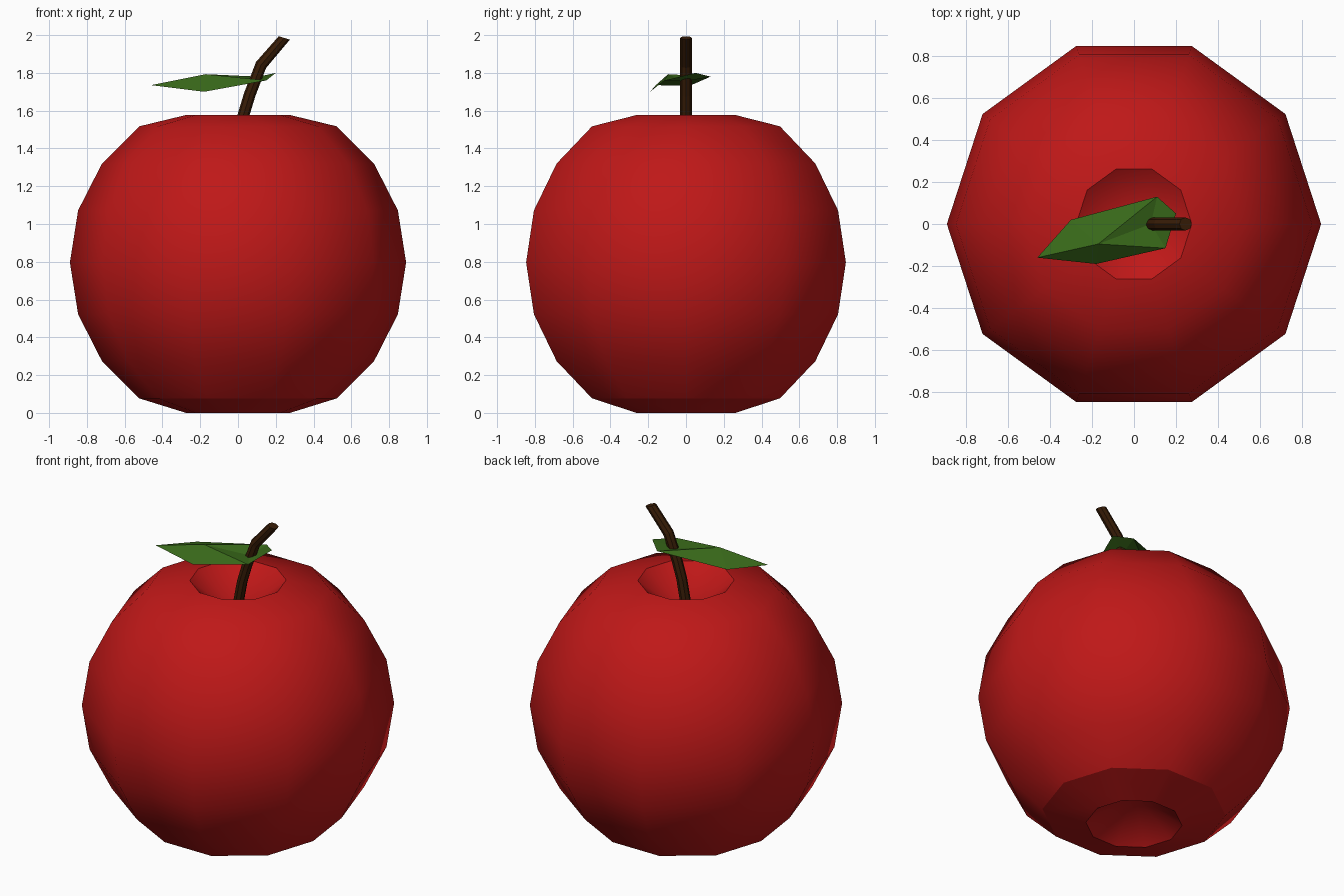
import bpy, bmesh
from math import sin, cos, pi
from mathutils import Vector, Matrix

if "Cube" in bpy.data.objects:
    bpy.data.objects.remove(bpy.data.objects["Cube"])


def finish(bm, name, color, smooth):
    bmesh.ops.recalc_face_normals(bm, faces=bm.faces)
    for f in bm.faces:
        f.smooth = smooth
    me = bpy.data.meshes.new(name)
    bm.to_mesh(me)
    bm.free()
    mat = bpy.data.materials.new(name + "_color")
    mat.diffuse_color = (*color, 1)
    mat.use_nodes = True
    mat.node_tree.nodes["Principled BSDF"].inputs["Base Color"].default_value = mat.diffuse_color
    me.materials.append(mat)
    ob = bpy.data.objects.new(name, me)
    bpy.context.collection.objects.link(ob)
    return ob


# Fruit: ten-sided sphere with both poles pushed inwards
R, CZ = 0.89, 0.797
bm = bmesh.new()
bmesh.ops.create_uvsphere(bm, u_segments=10, v_segments=10, radius=R,
                          matrix=Matrix.Rotation(pi / 2, 4, 'Z'))
for v in bm.verts:
    v.co.z += CZ
    r = Vector((v.co.x, v.co.y)).length
    top = v.co.z > CZ
    if r < 0.01:
        v.co.z = 1.37 if top else 0.2
    elif r < 0.3:
        v.co.z = 1.577 if top else 0.0
for e in bm.edges:
    a, b = (v.co.z for v in e.verts)
    if abs(a - b) < 1e-4 and (a < 0.1 or a > 1.55):
        e.smooth = False
finish(bm, "fruit", (0.52, 0.009, 0.009), True)

# Stem: eight-sided tube along a bent path
path = [(-0.01, 1.34), (0.005, 1.45), (0.03, 1.58), (0.062, 1.685), (0.122, 1.842), (0.245, 1.985)]
path = [Vector((x, 0, z)) for x, z in path]
bm = bmesh.new()
rings = []
N, SR = 8, 0.031
for i, p in enumerate(path):
    t = (path[min(i + 1, len(path) - 1)] - path[max(i - 1, 0)]).normalized()
    if i == len(path) - 1:
        t = Vector((0.3, 0, 1)).normalized()
    side, y = Vector((t.z, 0, -t.x)), Vector((0, 1, 0))
    rings.append([bm.verts.new(p + SR * (side * cos(2 * pi * k / N) + y * sin(2 * pi * k / N)))
                  for k in range(N)])
for a, b in zip(rings, rings[1:]):
    for k in range(N):
        bm.faces.new((a[k], a[(k + 1) % N], b[(k + 1) % N], b[k]))
bm.faces.new(rings[0])
bm.faces.new(rings[-1])
finish(bm, "stem", (0.04, 0.012, 0.002), False)

# Leaf: folded sheet, rows of back edge, midrib and front edge
pts = [(-0.46, -0.16, 1.735),
       (-0.30, 0.02, 1.732), (-0.17, -0.095, 1.793), (-0.18, -0.19, 1.70),
       (0.11, 0.13, 1.78), (0.08, 0.0, 1.755), (0.15, -0.115, 1.76),
       (0.20, 0.05, 1.80)]
bm = bmesh.new()
vs = [bm.verts.new(p) for p in pts]
for f in [(0, 2, 1), (0, 3, 2), (1, 2, 4), (2, 5, 4), (2, 3, 6), (2, 6, 5), (4, 5, 7), (5, 6, 7)]:
    bm.faces.new([vs[i] for i in f])
finish(bm, "leaf", (0.04, 0.14, 0.01), False)
